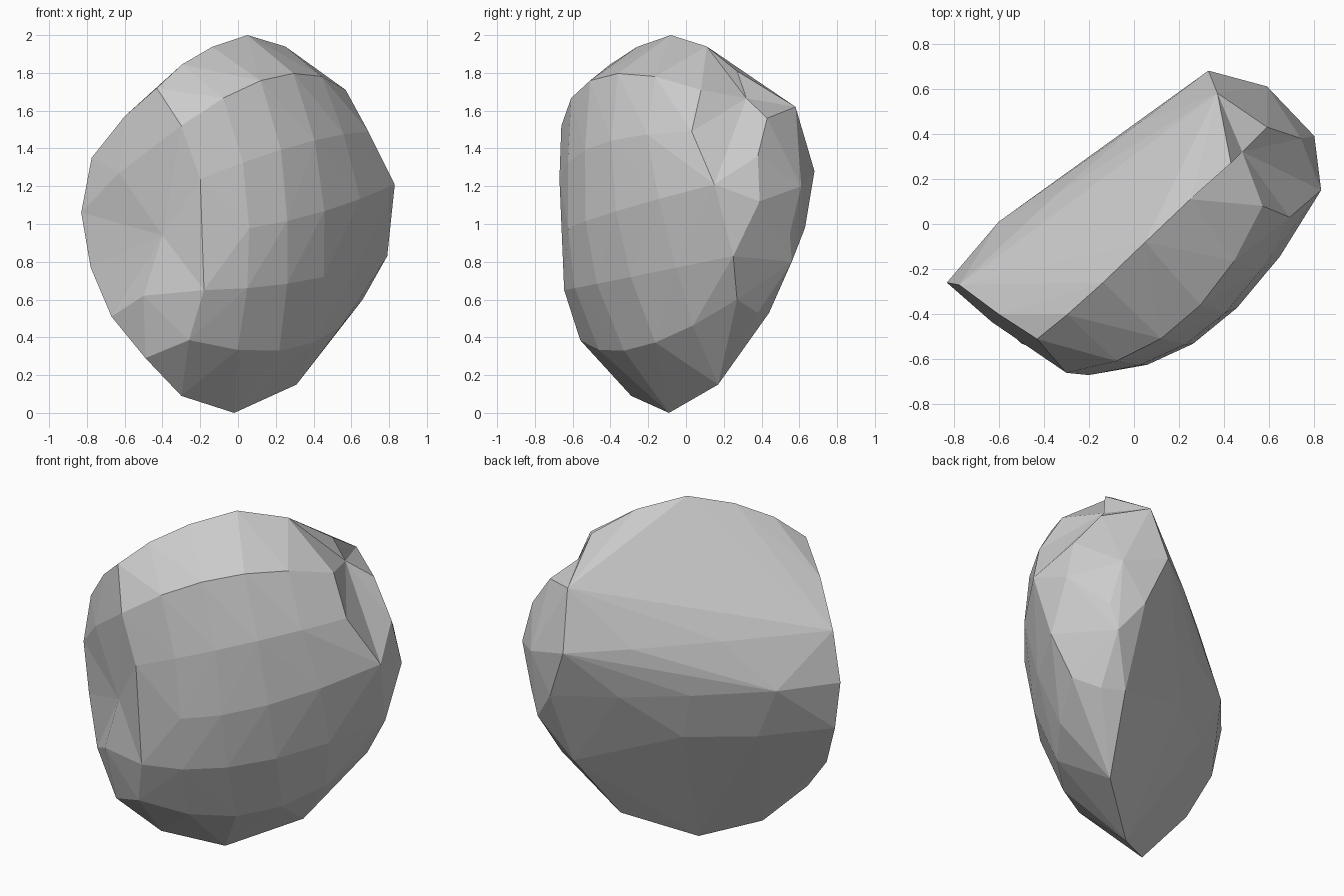
import bpy
import bmesh
from mathutils import Vector


def arc(a, b, c, n):
    """n points on a smooth curve through start a, middle b and end c"""
    a, b, c = Vector(a), Vector(b), Vector(c)
    pts = []
    for i in range(n):
        t = i / (n - 1)
        pts.append(a * (2 * (t - .5) * (t - 1)) + b * (4 * t * (1 - t)) + c * (2 * t * (t - .5)))
    return pts


# Contours running along the stone: start, middle, end, number of points
contours = [
    # crest, up to the peak and down again
    ((-.43, -.51, 1.72), (-.22, -.335, 1.895), (.05, -.08, 2.0), 4),
    ((.05, -.08, 2.0), (.25, .11, 1.94), (.43, .27, 1.81), 3),
    # rounded front, from shoulder down to the underside
    ((-.30, -.66, 1.52), (.21, -.44, 1.785), (.57, .08, 1.71), 6),
    ((-.20, -.67, 1.24), (.32, -.47, 1.42), (.69, .03, 1.49), 6),
    ((-.15, -.65, .95), (.36, -.46, 1.04), (.83, .15, 1.21), 6),
    ((-.18, -.645, .65), (.36, -.39, .70), (.79, .25, .83), 6),
    ((-.26, -.56, .385), (.315, -.25, .345), (.66, .27, .60), 6),
    # flatter back, from top down
    ((-.775, -.27, 1.35), (-.14, .31, 1.31), (.33, .68, 1.28), 4),
    ((-.83, -.26, 1.06), (-.22, .27, 1.02), (.45, .63, .98), 5),
    ((-.78, -.28, .77), (-.14, .23, .74), (.58, .56, .80), 5),
    ((-.67, -.36, .51), (-.10, .06, .43), (.43, .44, .53), 4),
]
points = [p for c in contours for p in arc(*c)]

# back top edge, right end facets, left end bulges and the narrow foot
points += [Vector(p) for p in (
    (-.60, -.40, 1.57), (.10, .33, 1.60), (.37, .58, 1.62), (-.60, .01, 1.05),
    (.80, .39, 1.12), (.59, .61, 1.20), (.59, .43, 1.56), (.74, .38, 1.36),
    (.63, .55, .95), (.55, .38, .53),
    (-.63, -.435, 1.27), (-.50, -.53, .62),
    (-.02, -.09, 0), (-.30, -.29, .09), (.31, .17, .15), (-.49, -.44, .29))]

# Chipped hollows: final position, and the outward offset used while wrapping
chips = [
    (Vector((-.40, -.545, .94)), Vector((-.05, -.07, 0))),
    (Vector((.48, .32, 1.665)), Vector((.08, .02, .07))),
]

# Wrap the contours in one faceted skin, then push the chips in
bm = bmesh.new()
for p in points:
    bm.verts.new(p)
chip_verts = [(bm.verts.new(p + out), p) for p, out in chips]
bmesh.ops.convex_hull(bm, input=bm.verts[:])
for v, p in chip_verts:
    v.co = p
bmesh.ops.delete(bm, geom=[v for v in bm.verts if not v.link_faces], context='VERTS')
bmesh.ops.recalc_face_normals(bm, faces=bm.faces[:])

mesh = bpy.data.meshes.new("rock")
bm.to_mesh(mesh)
bm.free()
rock = bpy.data.objects.new("rock", mesh)
bpy.context.collection.objects.link(rock)
